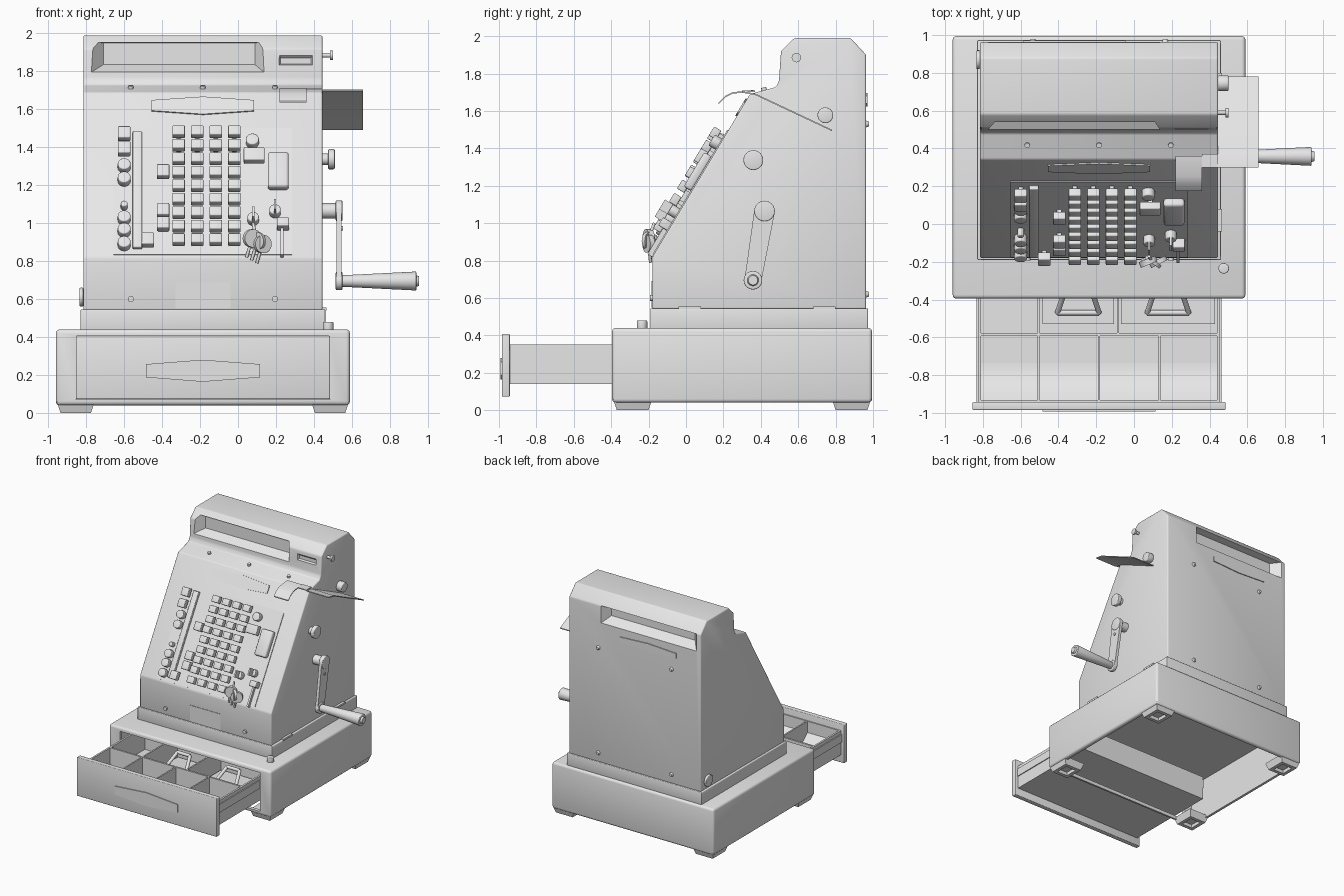
import bpy, bmesh, math
from mathutils import Matrix, Vector

if "Cube" in bpy.data.objects:
    bpy.data.objects.remove(bpy.data.objects["Cube"])

grey = bpy.data.materials.new("plain_grey")
grey.use_nodes = True
grey.diffuse_color = (.8, .8, .8, 1)
grey.node_tree.nodes["Principled BSDF"].inputs["Base Color"].default_value = grey.diffuse_color

# Shared dimensions
MID = -.185                     # centre line of the cabinet
HALF = .63                      # half width of the cabinet
SIDE = MID + HALF               # crank side of the cabinet
FRONT, BACK = -.18, .963
SOFT, THIN = .006, .008         # small edge rounding, sheet thickness
FOOT_OF_SLOPE = Vector((0, FRONT, .82))
CREST = Vector((0, .342, 1.69))

# Frame lying on the sloped front: x across, y up the slope, z outward
across = Vector((1, 0, 0))
up = (CREST - FOOT_OF_SLOPE).normalized()
out = across.cross(up)
SLOPE = Matrix.Translation(FOOT_OF_SLOPE) @ Matrix((across, up, out)).transposed().to_4x4()


def climb(height, lift=.04):
    """Distance up the slope of a point at a world height, lifted off the slope."""
    return (height - FOOT_OF_SLOPE.z - out.z * lift) / up.z


def around(centre, half):
    return centre - half, centre + half


def wide(half):
    return around(MID, half)


def smooth(ob):
    bpy.ops.object.select_all(action='DESELECT')
    ob.select_set(True)
    bpy.context.view_layer.objects.active = ob
    bpy.ops.object.shade_smooth_by_angle(angle=math.radians(35))


def finish(name, bm, bevel, frame):
    bmesh.ops.recalc_face_normals(bm, faces=bm.faces)
    if bevel:
        sharp = [e for e in bm.edges if e.calc_face_angle(0) > .4]
        bmesh.ops.bevel(bm, geom=sharp, offset=bevel, segments=3, profile=.5,
                        affect='EDGES', clamp_overlap=True)
    if frame:
        bm.transform(frame)
    mesh = bpy.data.meshes.new(name)
    bm.to_mesh(mesh)
    bm.free()
    mesh.materials.append(grey)
    ob = bpy.data.objects.new(name, mesh)
    bpy.context.collection.objects.link(ob)
    smooth(ob)
    return ob


def prism(name, outline, span, axis='x', far=None, bevel=0, frame=None):
    """Extrude an outline along an axis, optionally lofting to a second outline."""
    place = {'x': lambda p, d: (d, p[0], p[1]),
             'y': lambda p, d: (p[0], d, p[1]),
             'z': lambda p, d: (p[0], p[1], d)}[axis]
    bm = bmesh.new()
    near_ring = [bm.verts.new(place(p, span[0])) for p in outline]
    far_ring = [bm.verts.new(place(p, span[1])) for p in far or outline]
    bm.faces.new(near_ring)
    bm.faces.new(far_ring[::-1])
    for i in range(len(outline)):
        bm.faces.new((near_ring[i - 1], near_ring[i], far_ring[i], far_ring[i - 1]))
    return finish(name, bm, bevel, frame)


def rect(x, y):
    return [(x[0], y[0]), (x[1], y[0]), (x[1], y[1]), (x[0], y[1])]


def box(name, x, y, z, bevel=0, frame=None):
    return prism(name, rect(x, y), z, axis='z', bevel=bevel, frame=frame)


def rod(name, start, end, radius, end_radius=None, bevel=0, frame=None):
    start, end = Vector(start), Vector(end)
    run = end - start
    turn = run.to_track_quat('Z', 'Y').to_matrix().to_4x4()
    bm = bmesh.new()
    bmesh.ops.create_cone(bm, cap_ends=True, segments=24, radius1=radius,
                          radius2=end_radius or radius, depth=run.length,
                          matrix=Matrix.Translation((start + end) / 2) @ turn)
    return finish(name, bm, bevel, frame)


def knob(name, y, z, radius, reach, root=0, bevel=0):
    """Round part standing out of the crank side."""
    return rod(name, (SIDE + root, y, z), (SIDE + reach, y, z), radius, bevel=bevel)


def strip(name, path, x):
    return prism(name, path + [(y, z - THIN) for y, z in reversed(path)], x)


def badge(centre, height, half, tall):
    """Long six-sided plate outline, tallest in the middle."""
    low, high = around(height, tall * .6)
    left, right = around(centre, half)
    return [(left, low), (centre, height - tall), (right, low),
            (right, high), (centre, height + tall), (left, high)]


def cut(ob, *cutters):
    for cutter in cutters:
        mod = ob.modifiers.new("cut", 'BOOLEAN')
        mod.operation, mod.solver, mod.object = 'DIFFERENCE', 'EXACT', cutter
        bpy.context.view_layer.objects.active = ob
        bpy.ops.object.modifier_apply(modifier=mod.name)
        bpy.data.objects.remove(cutter)
    smooth(ob)


# Hollow base, open below and at the drawer, on four hollow feet
base = box("base", wide(.775), (-.395, .995), (.04, .44), bevel=.02)
cut(base, box("cavity", wide(.74), (-.365, .965), (0, .41)),
    box("opening", wide(.67), (-.6, -.3), (.07, .405)))
for x in wide(.67):
    for y in around(.3, .585):
        foot = prism("foot", rect(around(x, .08), around(y, .085)), (0, .06), axis='z',
                     far=rect(around(x, .1), around(y, .105)))
        cut(foot, box("hollow", around(x, .05), around(y, .055), (-.1, .03)))
rod("base_post", (.475, -.235, .43), (.475, -.235, .48), radius=.028, bevel=SOFT)

# Plinth and cabinet with display windows
box("plinth", wide(HALF + .015), (FRONT - .01, BACK + .01), (.43, .545), bevel=SOFT)
cabinet = prism("cabinet", [(FRONT, .54), FOOT_OF_SLOPE.yz, CREST.yz, (.48, 1.727),
                            (.497, 1.76), (.508, 1.92), (.58, 1.99), (.88, 1.99),
                            (BACK, 1.9), (BACK, .54)], wide(HALF), bevel=.01)
outer, inner = around(-.32, .47), around(-.31, .4)
cut(cabinet,
    prism("front_window", rect(outer, (1.785, 1.955)), (.48, .57), axis='y',
          far=rect(inner, (1.835, 1.95))),
    prism("back_window", rect(outer, (1.74, 1.9)), (.98, .89), axis='y',
          far=rect(inner, (1.8, 1.895))),
    prism("small_window", rect(around(.305, .1), (1.825, 1.91)), (.48, .52), axis='y',
          far=rect(around(.305, .08), (1.84, 1.87))))
prism("back_label", badge(MID - .13, 1.66, half=.27, tall=.035), around(BACK, THIN), axis='y')
box("lower_front_panel", wide(.145), around(FRONT, THIN / 2), (.55, .69))
for y in (0, .72):
    box("plinth_clip", around(SIDE, .022), around(y + .02, .06), (.54, .555))
for x in (MID, *wide(.38)):
    rod("housing_screw", (x, .42, 1.7), (x, .415, 1.725), radius=.014)
for x in wide(.38):
    rod("front_screw", (x, FRONT, .6), (x, FRONT - .013, .6), radius=.016)
for x in wide(.35):
    for z in (.62, 1.53):
        rod("back_screw", (x, BACK, z), (x, BACK + .016, z), radius=.018, end_radius=.012)

# Sloped front: name badge, key plate and rail
prism("name_badge", badge(MID, climb(1.617, lift=0), half=.27, tall=.054),
      around(0, THIN), axis='z', frame=SLOPE)
box("key_plate", wide(.47), (.015, .79), around(0, SOFT), frame=SLOPE)
box("key_rail", around(-.53, .025), (climb(.88), climb(1.49)), (0, .03), SOFT, SLOPE)


def key(x, z, half_width=.033, half_depth=.028, top=.075):
    y = climb(z)
    box("key_stem", around(x, .012), around(y, .012), (0, top), frame=SLOPE)
    box("key_cap", around(x, half_width), around(y, half_depth), (top - .045, top), SOFT, SLOPE)


def button(name, x, z, radius=.034, top=.05):
    rod(name, (x, climb(z), 0), (x, climb(z), top), radius, bevel=SOFT, frame=SLOPE)


for column in range(4):
    for row in range(9):
        key(x=-.313 + column * .098, z=1.475 - row * .071)
for x, z in ((-.6, 1.465), (-.6, 1.385), (-.395, 1.265), (-.395, 1.06),
             (-.395, .99), (-.475, .905)):
    key(x, z, half_depth=.035)
for z in (1.31, 1.24, 1.035, .97, .9):
    button("round_key", -.6, z)
button("small_round_key", -.6, 1.1, radius=.018)
button("round_key", .076, 1.44)
key(.085, 1.35, half_width=.055, half_depth=.038)
box("large_key", around(.212, .055), (climb(1.19), climb(1.375)), (0, .05), .015, SLOPE)

# Locks with a hanging bunch of keys
for x, z in ((.195, 1.07), (.08, 1.03)):
    button("lock", x, z, radius=.03)
    box("lock_key", around(x, SOFT), around(climb(z), .03), (.05, .1), frame=SLOPE)
box("latch", around(.237, .032), around(climb(1), .025), (0, .06), SOFT, SLOPE)
box("latch_bar", around(.232, THIN), (climb(.84), climb(1)), (0, .03), frame=SLOPE)
for i, tilt in enumerate((.015, -.008, .012)):
    bow = Vector((.075 + i * .027, FRONT - .02, .92 - i * .015))
    lean = Vector((SOFT, -tilt, 0))
    rod("key_bow", bow - lean, bow + lean, radius=.048)
    rod("key_blade", bow, bow + Vector((-.03, .01, -.1)), radius=THIN)
rod("key_link", (.08, FRONT + .01, 1), (.095, FRONT - .02, .92), radius=THIN)

# Paper chute over the side
strip("chute", [(.3, 1.705), (.37, 1.693), (.78, 1.5)], (SIDE, .66))
strip("chute_bridge", [(.3, 1.71), (.37, 1.71)], (.36, SIDE))
strip("chute_tongue", [(.175, 1.645), (.21, 1.68), (.25, 1.7), (.36, 1.712)], (.22, .36))

# Side knobs and studs
knob("side_knob_stem", .36, 1.337, radius=.03, reach=.03)
knob("side_knob", .36, 1.337, radius=.053, reach=.065, root=.03, bevel=SOFT)
knob("upper_knob", .745, 1.577, radius=.042, reach=.055, bevel=SOFT)
knob("stud", .59, 1.885, radius=.012, reach=.045)
knob("stud_head", .59, 1.885, radius=.025, reach=.055, root=.04)
rod("rear_lock", (MID - HALF, .87, .61), (MID - HALF - .02, .87, .61), radius=.05, bevel=SOFT)

# Crank
hub, grip = Vector((.42, 1.065)), Vector((.358, .695))
knob("crank_shaft", *hub, radius=.04, reach=.09)
knob("crank_hub", *hub, radius=.055, reach=.105, root=.07, bevel=SOFT)
knob("crank_end", *grip, radius=.048, reach=.105, root=.07, bevel=SOFT)
reach_across = (hub - grip).orthogonal().normalized()
prism("crank_arm", [hub + reach_across * .055, hub - reach_across * .055,
                    grip - reach_across * .045, grip + reach_across * .045],
      (SIDE + .075, SIDE + .1))
knob("crank_screw", *hub.lerp(grip, .25), radius=.012, reach=.108, root=.09)
rod("crank_handle", (SIDE + .1, *grip), (.94, *grip), radius=.03, end_radius=.05, bevel=SOFT)
rod("handle_cap", (.93, *grip), (.955, *grip), radius=.034, end_radius=.025)

# Open drawer: front, tray, runners and dividers
TRAY, DEPTH, WALL = .64, (-.95, -.1), (.14, .35)
box("drawer_front", wide(.67), (-.985, DEPTH[0] + THIN), (.072, .407), bevel=SOFT)
prism("drawer_badge", badge(MID, .222, half=.3, tall=.058), around(-.985, THIN), axis='y')
box("drawer_floor", wide(TRAY), DEPTH, (.14, .155))
for x in wide(TRAY - THIN):
    box("drawer_side", around(x, THIN), DEPTH, WALL)
for x in wide(TRAY):
    box("drawer_runner", around(x, THIN), DEPTH, (.25, .32))
for name, y in (("drawer_inner_front", -.94), ("cross_divider", -.585), ("drawer_back", -.11)):
    box(name, wide(TRAY), around(y, THIN), WALL)
for x in (MID, *wide(.32)):
    box("coin_divider", around(x, SOFT), (-.94, -.585), WALL)
for x in (-.505, -.085):
    box("note_divider", around(x, SOFT), (-.585, -.11), WALL)
curve = [(-.935 + .2 * t, .155 + .1 * (1 - t) ** 2) for t in (i / 6 for i in range(7))]
prism("coin_scoop", [(-.935, .145), *curve, (-.735, .145)], wide(TRAY - THIN))

# Note holders with wire clips
for x, half in ((-.295, .19), (.18, .25)):
    box("note_weight", around(x, half), (-.53, -.13), (.17, .18))
    corners = [(x - .11, -.47, .2), (x + .11, -.47, .2), (x + .06, -.32, .33), (x - .06, -.32, .33)]
    for i in range(4):
        rod("note_clip", corners[i - 1], corners[i], radius=.014)
